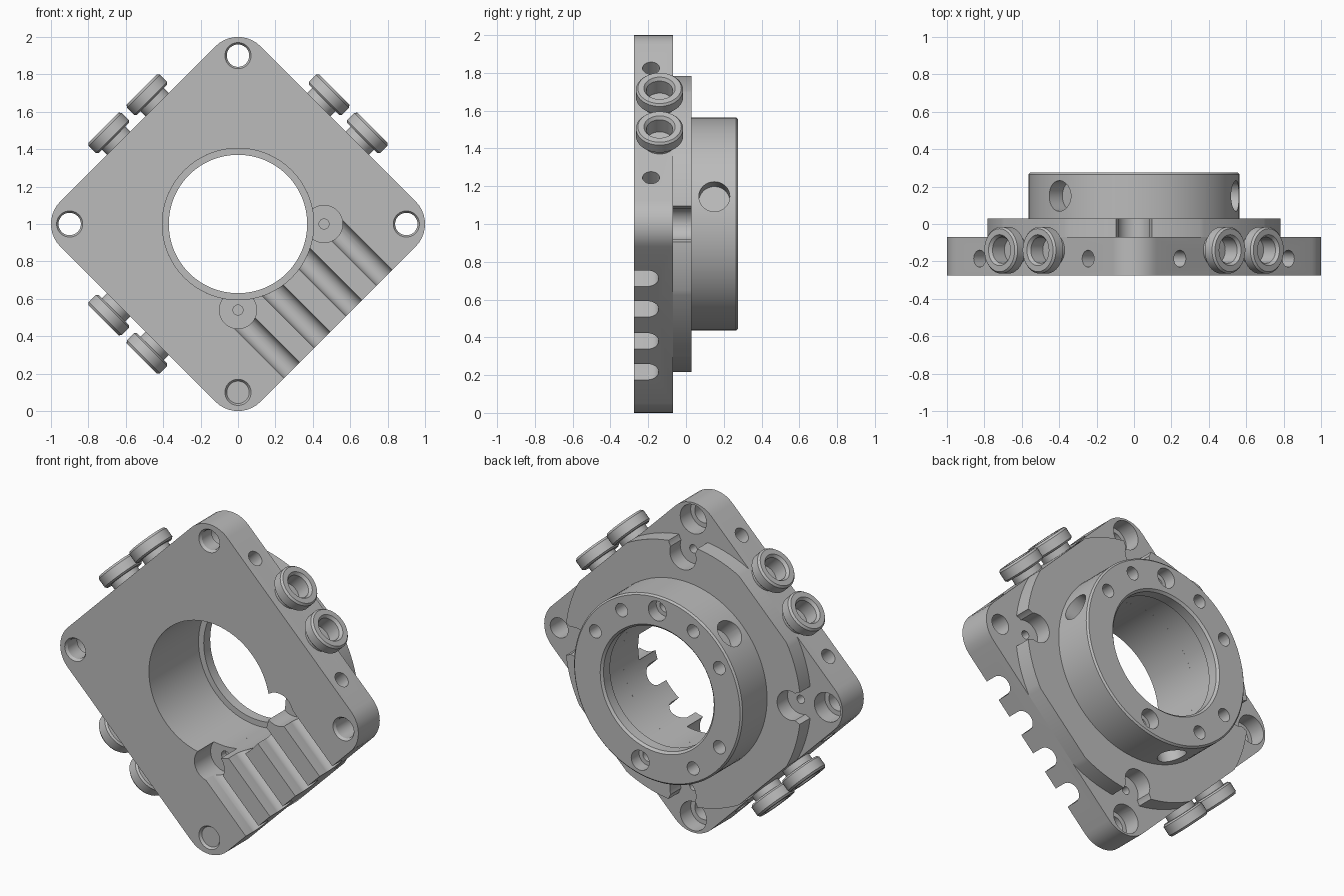
import bpy, bmesh, math
from mathutils import Matrix, Vector

if "Cube" in bpy.data.objects:
    bpy.data.objects.remove(bpy.data.objects["Cube"], do_unlink=True)

grey = bpy.data.materials.new("machined grey")
grey.use_nodes = True
grey.diffuse_color = (0.5, 0.5, 0.5, 1)
grey.node_tree.nodes["Principled BSDF"].inputs["Base Color"].default_value = (0.5, 0.5, 0.5, 1)

# The square body is modelled upright, then stood on one corner
STAND = Matrix.Translation((0, 0, 1)) @ Matrix.Rotation(math.radians(-45), 4, 'Y')
SIDE = 0.757
FRONT, BACK, SHOULDER, REAR = -0.275, -0.07, 0.03, 0.275


def make(name, bm, matrix=Matrix()):
    bmesh.ops.recalc_face_normals(bm, faces=bm.faces)
    bm.transform(STAND @ matrix)
    mesh = bpy.data.meshes.new(name)
    bm.to_mesh(mesh)
    bm.free()
    mesh.materials.append(grey)
    obj = bpy.data.objects.new(name, mesh)
    bpy.context.scene.collection.objects.link(obj)
    return obj


def box(name, low, high, corner=0):
    low, high = Vector(low), Vector(high)
    bm = bmesh.new()
    bmesh.ops.create_cube(bm, size=1, matrix=Matrix.Translation((low + high) / 2)
                          @ Matrix.Diagonal((*(high - low), 1)))
    if corner:
        edges = [e for e in bm.edges if abs(e.verts[0].co.y - e.verts[1].co.y) > 0.01]
        bmesh.ops.bevel(bm, geom=edges, offset=corner, segments=10, profile=0.5, affect='EDGES')
    return make(name, bm)


def rod(name, start, end, radius, end_radius=None, sides=32):
    start, end = Vector(start), Vector(end)
    axis = end - start
    turn = axis.to_track_quat('Z', 'Y').to_matrix().to_4x4()
    bm = bmesh.new()
    bmesh.ops.create_cone(bm, cap_ends=True, segments=sides, radius1=radius,
                          radius2=end_radius or radius, depth=axis.length,
                          matrix=Matrix.Translation((start + end) / 2) @ turn)
    return make(name, bm)


def lathe(name, profile, steps, matrix=Matrix()):
    """Turn a closed (radius, y) outline about the y axis."""
    bm = bmesh.new()
    verts = [bm.verts.new((r, y, 0)) for r, y in profile]
    edges = [bm.edges.new((v, verts[i - 1])) for i, v in enumerate(verts)]
    bmesh.ops.spin(bm, geom=verts + edges, cent=(0, 0, 0), axis=(0, 1, 0),
                   angle=math.tau, steps=steps)
    bmesh.ops.remove_doubles(bm, verts=bm.verts, dist=0.0001)
    return make(name, bm, matrix)


def combine(obj, cutter, operation='DIFFERENCE'):
    mod = obj.modifiers.new("cut", 'BOOLEAN')
    mod.operation, mod.solver, mod.object = operation, 'EXACT', cutter
    bpy.context.view_layer.update()
    graph = bpy.context.evaluated_depsgraph_get()
    mesh = bpy.data.meshes.new_from_object(obj.evaluated_get(graph))
    obj.modifiers.clear()
    obj.data = mesh
    bpy.data.objects.remove(cutter, do_unlink=True)


def drill(obj, start, end, radius, end_radius=None, sides=32):
    combine(obj, rod("drill", start, end, radius, end_radius, sides))


def polar(degrees, radius, y):
    a = math.radians(degrees - 45)
    return Vector((radius * math.cos(a), y, radius * math.sin(a)))


parts = []

# Square mounting plate with the central bore
plate = box("mounting_plate", (-SIDE, FRONT, -SIDE), (SIDE, BACK, SIDE), 0.17)
parts.append(plate)
drill(plate, (0, -0.4, 0), (0, 0.1, 0), 0.405, sides=72)

# Corner screw holes, counterbored from behind, and small pin holes
for angle in range(0, 360, 90):
    drill(plate, polar(angle, 0.9, -0.4), polar(angle, 0.9, 0.1), 0.06)
    drill(plate, polar(angle, 0.9, -0.29), polar(angle, 0.9, -0.26), 0.08, 0.06)
    drill(plate, polar(angle, 0.9, -0.17), polar(angle, 0.9, 0), 0.088)
    drill(plate, polar(angle, 0.72, -0.15), polar(angle, 0.72, 0), 0.025, sides=16)

# Round-bottomed channels in the lower right of the front face
for x, top in ((-0.35, -0.325), (-0.12, -0.3), (0.12, -0.3), (0.35, -0.325)):
    combine(plate, box("channel", (x - 0.06, -0.4, -0.9), (x + 0.06, -0.205, top)))
    drill(plate, (x, -0.205, -0.91), (x, -0.205, top + 0.003), 0.0601)

# Round pockets with pin holes at the ends of the outer channels
for angle in (0, 270):
    drill(plate, polar(angle, 0.46, -0.4), polar(angle, 0.46, -0.12), 0.1)
    drill(plate, polar(angle, 0.46, -0.2), polar(angle, 0.46, -0.08), 0.027, sides=16)

# Pin holes in the three edges that carry fittings
for turn in range(3):
    rot = Matrix.Rotation(math.radians(-90 * turn), 4, 'Y')
    for z in (-0.41, 0.41):
        drill(plate, rot @ Vector((0.6, -0.185, z)), rot @ Vector((0.9, -0.185, z)), 0.045)

# Round shoulder trimmed to the plate, with a notch towards each corner
shoulder = rod("shoulder", (0, BACK, 0), (0, SHOULDER, 0), 0.79, sides=96)
parts.append(shoulder)
combine(shoulder, box("trim", (-SIDE, -0.3, -SIDE), (SIDE, 0.3, SIDE)), 'INTERSECT')
drill(shoulder, (0, -0.4, 0), (0, 0.1, 0), 0.405, sides=72)
for angle in range(0, 360, 90):
    drill(shoulder, polar(angle, 0.72, -0.2), polar(angle, 0.72, 0.2), 0.088)
    drill(shoulder, polar(angle, 0.81, -0.21), polar(angle, 0.81, 0.21), 0.1)

# Clamping ring with an inner lip
ring = lathe("clamp_ring", [(0.405, SHOULDER), (0.405, 0.2), (0.37, 0.2), (0.37, 0.262),
                            (0.383, REAR), (0.555, REAR), (0.565, 0.265),
                            (0.565, SHOULDER)], 96)
parts.append(ring)
for angle in (30, 60, 120, 150, 210, 240):
    drill(ring, polar(angle, 0.48, 0.14), polar(angle, 0.48, 0.4), 0.04, sides=24)
for angle in (90, 284):
    drill(ring, polar(angle, 0.475, 0.2), polar(angle, 0.475, 0.4), 0.06)
    drill(ring, polar(angle, 0.475, 0.1), polar(angle, 0.475, 0.3), 0.035, sides=24)
for angle in (15, 135, 255):
    drill(ring, polar(angle, 0.46, 0.15), polar(angle, 0.7, 0.15), 0.082)

# Hollow flanged fittings, a pair on each of three edges
fitting = [(0.0, 0.72), (0.088, 0.72), (0.088, 0.795), (0.115, 0.795), (0.125, 0.805),
           (0.125, 0.86), (0.115, 0.872), (0.083, 0.872), (0.07, 0.855), (0.07, 0.765),
           (0.0, 0.765)]
for turn, side in enumerate(("upper_left", "upper_right", "lower_right")):
    rot = Matrix.Rotation(math.radians(-90 * turn), 4, 'Y')
    for z, place in ((-0.145, "first"), (0.145, "second")):
        pose = rot @ Matrix.Translation((0, -0.14, z)) @ Matrix.Rotation(math.radians(-90), 4, 'Z')
        parts.append(lathe(f"{side}_fitting_{place}", fitting, 40, pose))

# Smooth the curved walls and keep the machined edges crisp
bpy.ops.object.select_all(action='DESELECT')
for part in parts:
    part.select_set(True)
bpy.context.view_layer.objects.active = plate
bpy.ops.object.shade_smooth_by_angle(angle=math.radians(30))
